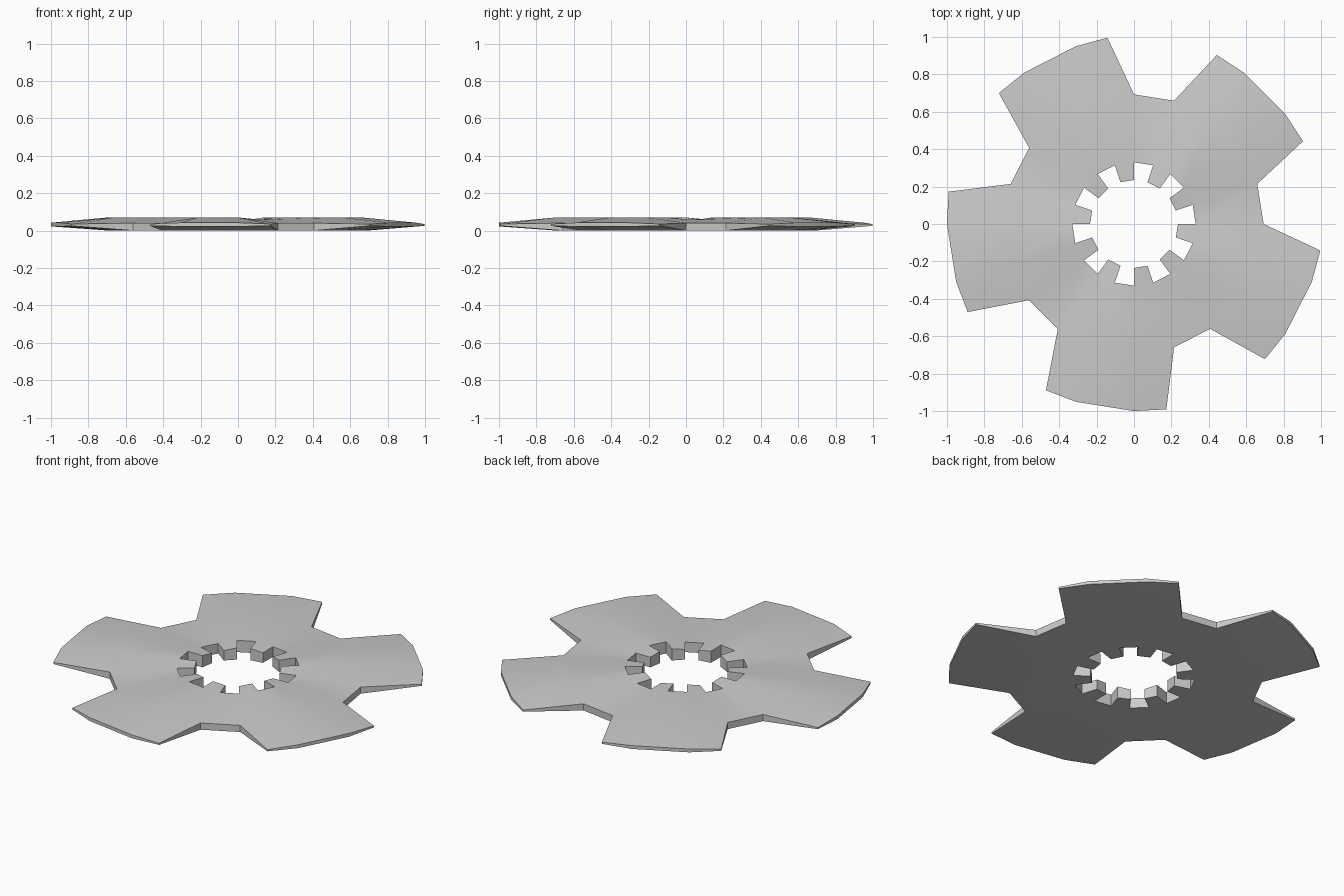
import bpy, bmesh
from math import cos, sin, radians

if "Cube" in bpy.data.objects:
    bpy.data.objects.remove(bpy.data.objects["Cube"])

bm = bmesh.new()
cache = {}

# ring name -> radius, (bottom, top) on the blade centre, (bottom, top) beside the gaps
RINGS = {
    "tooth": (0.235, (0.0, 0.07), (0.0, 0.06)),
    "hub": (0.33, (0.0, 0.07), (0.0, 0.06)),
    "root": (0.693, (0.0, 0.07), (0.0, 0.04)),
    "tip": (1.0, (0.022, 0.042), (0.025, 0.035)),
}


def point(ring, step, shift=0.0):
    """Bottom and top vertex at an 18 degree step around the disc."""
    step %= 20
    key = (ring, step, shift)
    if key not in cache:
        radius, mid, side = RINGS[ring]
        if shift:
            radius = 1.006
        low, high = mid if step % 4 in (2, 3) else side
        a = radians(step * 18 + shift)
        x, y = radius * cos(a), radius * sin(a)
        cache[key] = (bm.verts.new((x, y, low)), bm.verts.new((x, y, high)))
    return cache[key]


cells = []
for i in range(20):
    # flat hub band, all the way round
    cells.append([point("hub", i), point("root", i), point("root", i + 1), point("hub", i + 1)])
    # every other step carries an inner tooth
    if i % 2:
        cells.append([point("tooth", i), point("hub", i), point("hub", i + 1), point("tooth", i + 1)])
    # three of every four steps carry a blade, flaring at its two corners
    if i % 4:
        first = point("tip", i, 8.1) if i % 4 == 1 else point("tip", i)
        last = point("tip", i + 1, -8.1) if i % 4 == 3 else point("tip", i + 1)
        cells.append([point("root", i), first, last, point("root", i + 1)])

# top and bottom skins
edges = {}
for cell in cells:
    bm.faces.new([p[1] for p in cell])
    bm.faces.new([p[0] for p in reversed(cell)])
    for a, b in zip(cell, cell[1:] + cell[:1]):
        edges[(a, b)] = True

# side walls on open edges
for a, b in edges:
    if (b, a) not in edges:
        bm.faces.new([a[0], b[0], b[1], a[1]])

bmesh.ops.recalc_face_normals(bm, faces=bm.faces)
mesh = bpy.data.meshes.new("bladed_disc")
bm.to_mesh(mesh)
bm.free()
disc = bpy.data.objects.new("bladed_disc", mesh)
bpy.context.collection.objects.link(disc)
bpy.context.view_layer.objects.active = disc
disc.select_set(True)
bpy.ops.object.shade_smooth_by_angle(angle=radians(30))
